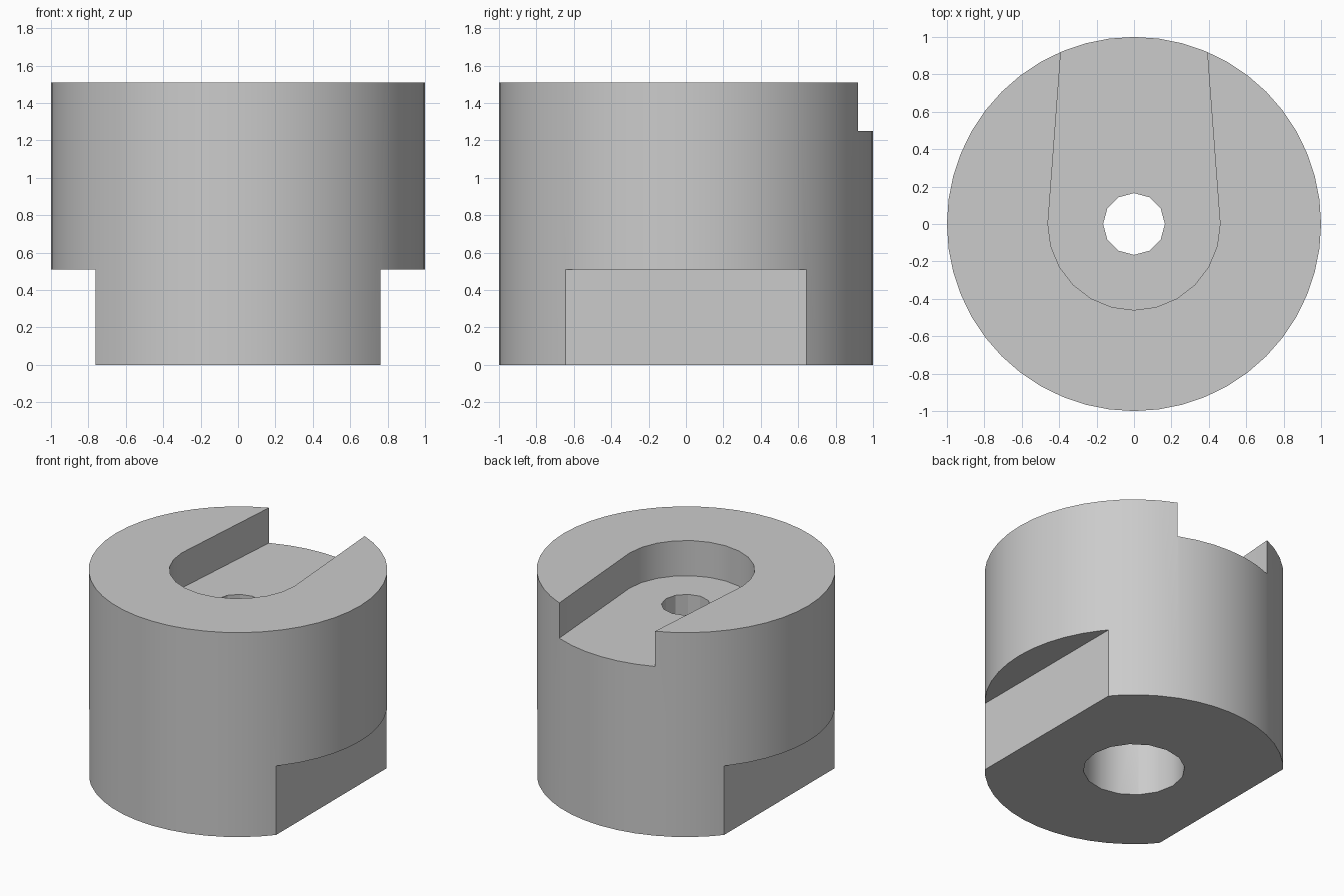
import bpy
import bmesh
from math import cos, sin, radians

default_cube = bpy.data.objects.get("Cube")
if default_cube:
    bpy.data.objects.remove(default_cube, do_unlink=True)

HEIGHT = 1.51
SLOT_FLOOR = 1.25
SHOULDER = 0.51
FLAT_X = 0.763

grey = bpy.data.materials.new("plain grey")
grey.use_nodes = True
colour = (0.6, 0.6, 0.6, 1)
grey.diffuse_color = colour
grey.node_tree.nodes["Principled BSDF"].inputs["Base Color"].default_value = colour


def arc(radius, steps, start=0, sweep=360):
    """Points on an arc; a full circle leaves out the repeated end point."""
    count = steps if sweep == 360 else steps + 1
    angles = [radians(start + sweep * i / steps) for i in range(count)]
    return [(radius * cos(a), radius * sin(a)) for a in angles]


def prism(name, outline, bottom, top):
    """Extrude a counter-clockwise outline between two heights."""
    bm = bmesh.new()
    base = bm.faces.new([bm.verts.new((x, y, bottom)) for x, y in outline])
    result = bmesh.ops.extrude_face_region(bm, geom=[base], use_keep_orig=True)
    for item in result["geom"]:
        if isinstance(item, bmesh.types.BMVert):
            item.co.z = top
    bmesh.ops.recalc_face_normals(bm, faces=bm.faces)
    mesh = bpy.data.meshes.new(name)
    bm.to_mesh(mesh)
    bm.free()
    mesh.materials.append(grey)
    obj = bpy.data.objects.new(name, mesh)
    bpy.context.collection.objects.link(obj)
    return obj


def activate(obj):
    bpy.ops.object.select_all(action="DESELECT")
    obj.select_set(True)
    bpy.context.view_layer.objects.active = obj


def carve(target, cutter):
    """Subtract the cutter from the target, then discard it."""
    cutter.hide_render = True
    activate(target)
    mod = target.modifiers.new("cut", "BOOLEAN")
    mod.operation = "DIFFERENCE"
    mod.solver = "EXACT"
    mod.object = cutter
    bpy.ops.object.modifier_apply(modifier=mod.name)
    bpy.data.objects.remove(cutter, do_unlink=True)


# Round body
body = prism("round_body", arc(1, 48), 0, HEIGHT)

# Flats on both sides of the foot
for side in (-1, 1):
    inner, outer = sorted((side * FLAT_X, side * 1.3))
    flat = [(inner, -1.3), (outer, -1.3), (outer, 1.3), (inner, 1.3)]
    carve(body, prism("side_flat_cutter", flat, -0.2, SHOULDER))

# Round-ended slot, narrowing slightly towards the open back
slot = arc(0.46, 12, 180, 180) + [(0.37, 1.2), (-0.37, 1.2)]
carve(body, prism("slot_cutter", slot, SLOT_FLOOR, HEIGHT + 0.2))

# Wide bore from below and narrow hole through the slot floor
carve(body, prism("wide_bore_cutter", arc(0.34, 16), -0.2, 0.75))
carve(body, prism("narrow_hole_cutter", arc(0.165, 12), 0.5, HEIGHT))

# Smooth curved walls with crisp edges
activate(body)
bpy.ops.object.shade_smooth_by_angle(angle=radians(28))
